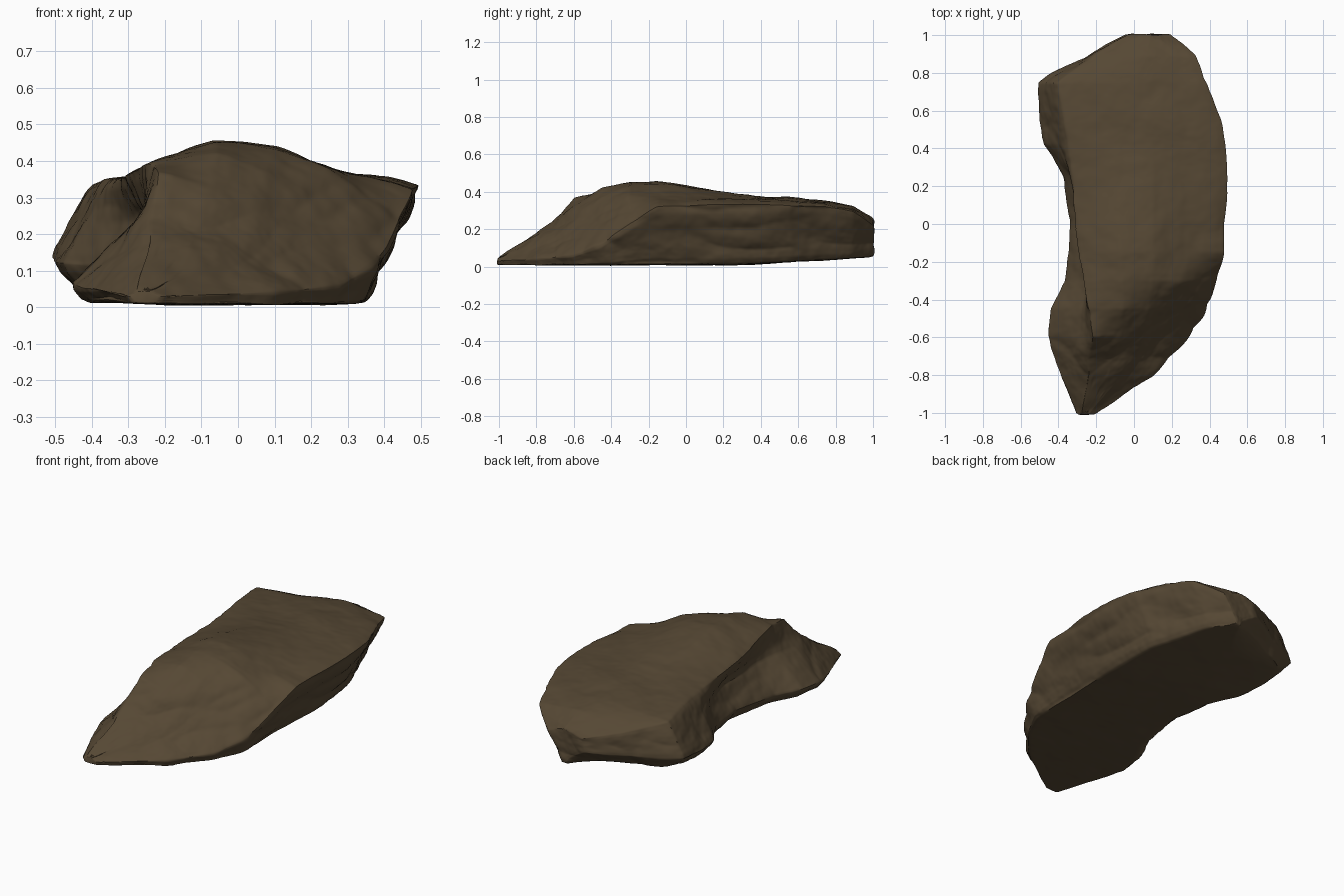
import bpy
import bmesh
import math
from mathutils import Vector, noise

default_cube = bpy.data.objects.get("Cube")
if default_cube:
    bpy.data.objects.remove(default_cube, do_unlink=True)

# Stone colour
stone = bpy.data.materials.new("dark_brown_stone")
stone.use_nodes = True
colour = (0.092, 0.064, 0.034, 1.0)
stone.diffuse_color = colour
shader = next(n for n in stone.node_tree.nodes if n.type == "BSDF_PRINCIPLED")
shader.inputs["Base Color"].default_value = colour
shader.inputs["Roughness"].default_value = 0.9

# Cross-sections from the thin front tip to the blunt back:
# y, left x, left z, ridge x, ridge z, three top heights, right x, right z
SECTIONS = [
    (-1.01, -.31, .03, -.28, .05, .05, .05, .04, -.2, .03),
    (-.8, -.4, .05, -.24, .19, .16, .13, .09, .1, .04),
    (-.7, -.43, .05, -.24, .25, .22, .17, .11, .2, .05),
    (-.6, -.46, .06, -.22, .38, .32, .24, .16, .29, .06),
    (-.45, -.45, .07, -.25, .4, .43, .37, .27, .39, .12),
    (-.3, -.37, .07, -.28, .39, .455, .44, .385, .45, .23),
    (-.15, -.35, .08, -.31, .37, .46, .445, .375, .49, .33),
    (.02, -.34, .1, -.33, .36, .435, .425, .375, .5, .335),
    (.25, -.38, .11, -.34, .355, .39, .395, .365, .51, .34),
    (.42, -.49, .12, -.34, .35, .365, .375, .365, .5, .34),
    (.56, -.51, .12, -.36, .35, .36, .375, .36, .48, .335),
    (.75, -.52, .14, -.42, .335, .345, .355, .345, .4, .33),
    (.89, -.25, .14, -.22, .27, .31, .325, .32, .335, .3),
    (1.01, -.05, .15, -.03, .23, .25, .26, .25, .2, .22),
]


def mix(a, b, t):
    return a + (b - a) * t


def section_points(y, lx, lz, tx, tz, inner, middle, outer, rx, rz):
    """One ring: base tucked in under both sides, notch under the left ridge."""
    back = max(0, y - .3)
    base_left = lx + lz * .7
    base_right = rx - rz * .45
    left_z = min(.01 + back * .13, lz * .6)
    right_z = .008 + back * .06
    notch = .09 * min(1, max(0, (.48 - abs(y + .2)) / .12))
    ring = [
        (base_left, left_z),
        (lx, lz),
        (mix(lx, tx, .5) + notch, mix(lz, tz, .5)),
        (tx, tz),
        (mix(tx, rx, .3), inner),
        (mix(tx, rx, .52), middle),
        (mix(tx, rx, .72), outer),
        (rx, rz),
        (mix(base_right, rx, .4) - rz * .04, mix(right_z, rz, .4)),
        (base_right, right_z),
        (mix(base_left, base_right, .5), right_z),
    ]
    return [Vector((x, y, z)) for x, z in ring]


# Boulder body: loft the sections and close both ends
bm = bmesh.new()
rings = [[bm.verts.new(p) for p in section_points(*s)] for s in SECTIONS]
for near, far in zip(rings, rings[1:]):
    for i in range(len(near)):
        j = (i + 1) % len(near)
        bm.faces.new((near[i], near[j], far[j], far[i]))
caps = [bm.faces.new(rings[0]), bm.faces.new(rings[-1])]
bmesh.ops.poke(bm, faces=caps)
bmesh.ops.recalc_face_normals(bm, faces=bm.faces)

# Refine, softening the planes a little between passes
bmesh.ops.subdivide_edges(bm, edges=bm.edges[:], cuts=3, use_grid_fill=True)
bmesh.ops.smooth_vert(bm, verts=bm.verts, factor=.5,
                      use_axis_x=True, use_axis_y=True, use_axis_z=True)
bmesh.ops.subdivide_edges(bm, edges=bm.edges[:], cuts=3, use_grid_fill=True)
bmesh.ops.smooth_vert(bm, verts=bm.verts, factor=.5,
                      use_axis_x=True, use_axis_y=True, use_axis_z=True)
bm.normal_update()


def weathering(p, normal):
    """Broad lumps, stepped strata and fine grit; flat areas stay calmer."""
    lumps = noise.noise(p * 4) * .009
    strata = Vector((p.x * 4 + p.y, p.y * 3, p.z * 9 - p.x * 2))
    ledges = (abs(noise.noise(strata)) - .25) * .018
    grit = noise.fractal(p * 11, 1.0, 2.0, 3) * .005
    if normal.z < -.8:
        strength = .3
    else:
        strength = .6 if normal.z > .8 else 1
    return (lumps + ledges + grit) * strength


moves = [(v, v.normal * weathering(v.co, v.normal)) for v in bm.verts]
for vert, offset in moves:
    vert.co += offset
    vert.co.z = max(0, vert.co.z)

mesh = bpy.data.meshes.new("boulder")
bm.to_mesh(mesh)
bm.free()
mesh.materials.append(stone)
boulder = bpy.data.objects.new("boulder", mesh)
bpy.context.collection.objects.link(boulder)

# Smooth stone with crisp creases
bpy.ops.object.select_all(action="DESELECT")
boulder.select_set(True)
bpy.context.view_layer.objects.active = boulder
bpy.ops.object.shade_smooth_by_angle(angle=math.radians(40))
